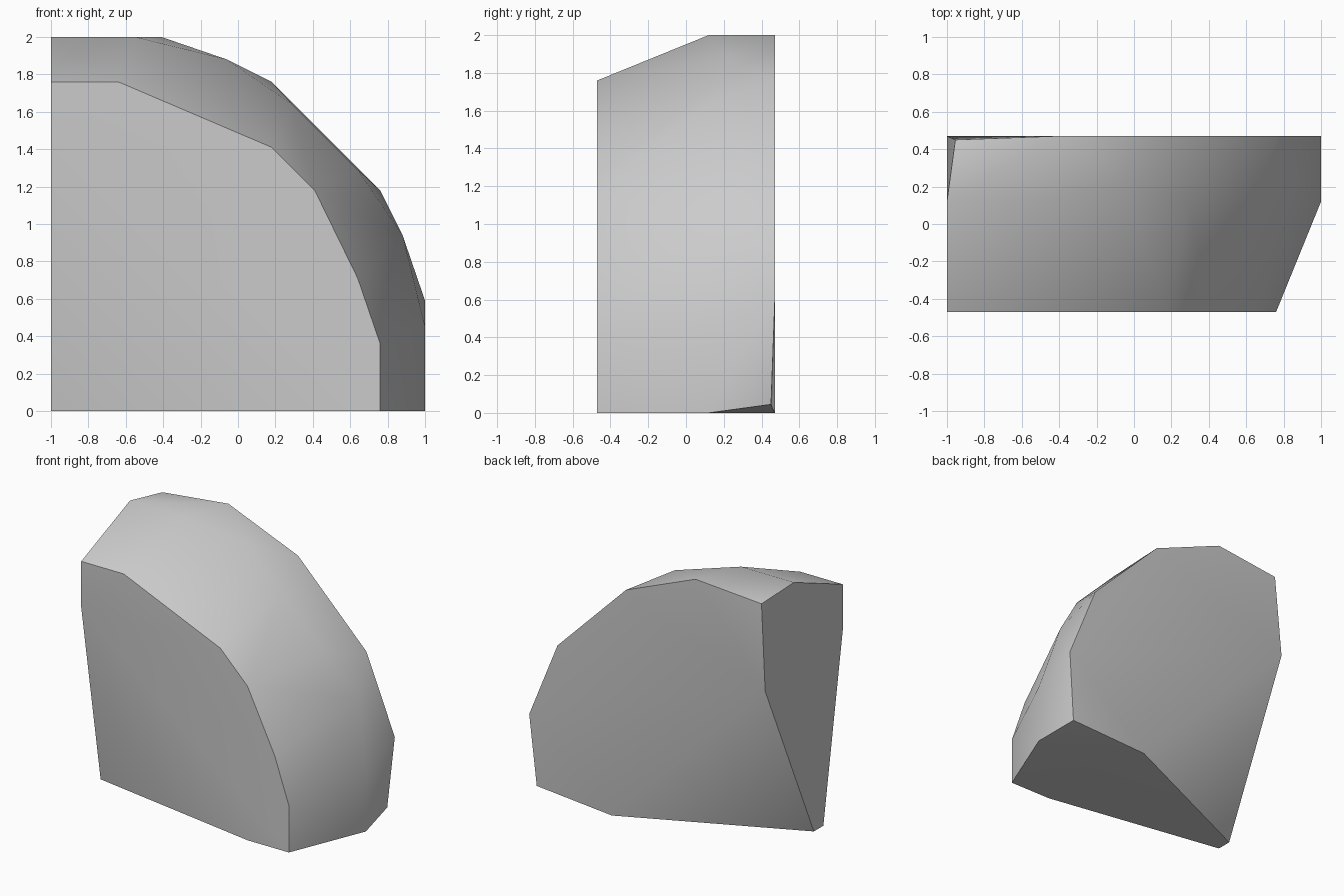
import bpy
import bmesh
import math
from mathutils import Vector

# Remove the default cube
default_cube = bpy.data.objects.get("Cube")
if default_cube:
    bpy.data.objects.remove(default_cube, do_unlink=True)


def make_material(name, colour):
    material = bpy.data.materials.new(name)
    material.use_nodes = True
    material.diffuse_color = colour
    material.node_tree.nodes["Principled BSDF"].inputs["Base Color"].default_value = colour
    return material


def mirror_diagonally(point):
    """Swap the upright and sideways directions about the lower corner."""
    x, y, z = point
    return (z - 1, y, x + 1)


FRONT, SHOULDER, BACK = -0.47, 0.12, 0.47

# Half of the corners: front panel, bevelled shoulder, then back
front_corners = [(0.76, FRONT, 0), (0.41, FRONT, 0), (0.76, FRONT, 0.36),
                 (0.41, FRONT, 1.18)]
shoulder_corners = [(1, SHOULDER, 0), (1, SHOULDER, 0.45),
                    (0.88, 0.22, 0.94), (0.64, SHOULDER, 1.29)]
back_corners = [(0.30, BACK, 0), (0.95, 0.45, 0.045),
                (1, BACK, 0.59), (0.76, BACK, 1.18)]
half = front_corners + shoulder_corners + back_corners

# Corners without a mirrored partner: two on the narrow tip, one on the front
single = [(-1, -0.235, 0), (-1, -0.12, 0), (0.64, FRONT, 0.71)]
corners = half + [mirror_diagonally(p) for p in half] + single

# Wrap the corners in a faceted convex block and merge its flat faces
bm = bmesh.new()
for corner in corners:
    bm.verts.new(Vector(corner))
bmesh.ops.convex_hull(bm, input=list(bm.verts))
bmesh.ops.dissolve_limit(bm, angle_limit=math.radians(1),
                         verts=list(bm.verts), edges=list(bm.edges))
bmesh.ops.recalc_face_normals(bm, faces=list(bm.faces))

mesh = bpy.data.meshes.new("rounded_corner_block")
bm.to_mesh(mesh)
bm.free()
mesh.materials.append(make_material("stone grey", (0.6, 0.6, 0.6, 1)))

block = bpy.data.objects.new("rounded_corner_block", mesh)
bpy.context.collection.objects.link(block)

# Soft rim, crisp outer edges
bpy.ops.object.select_all(action="DESELECT")
block.select_set(True)
bpy.context.view_layer.objects.active = block
bpy.ops.object.shade_smooth_by_angle(angle=math.radians(35))
